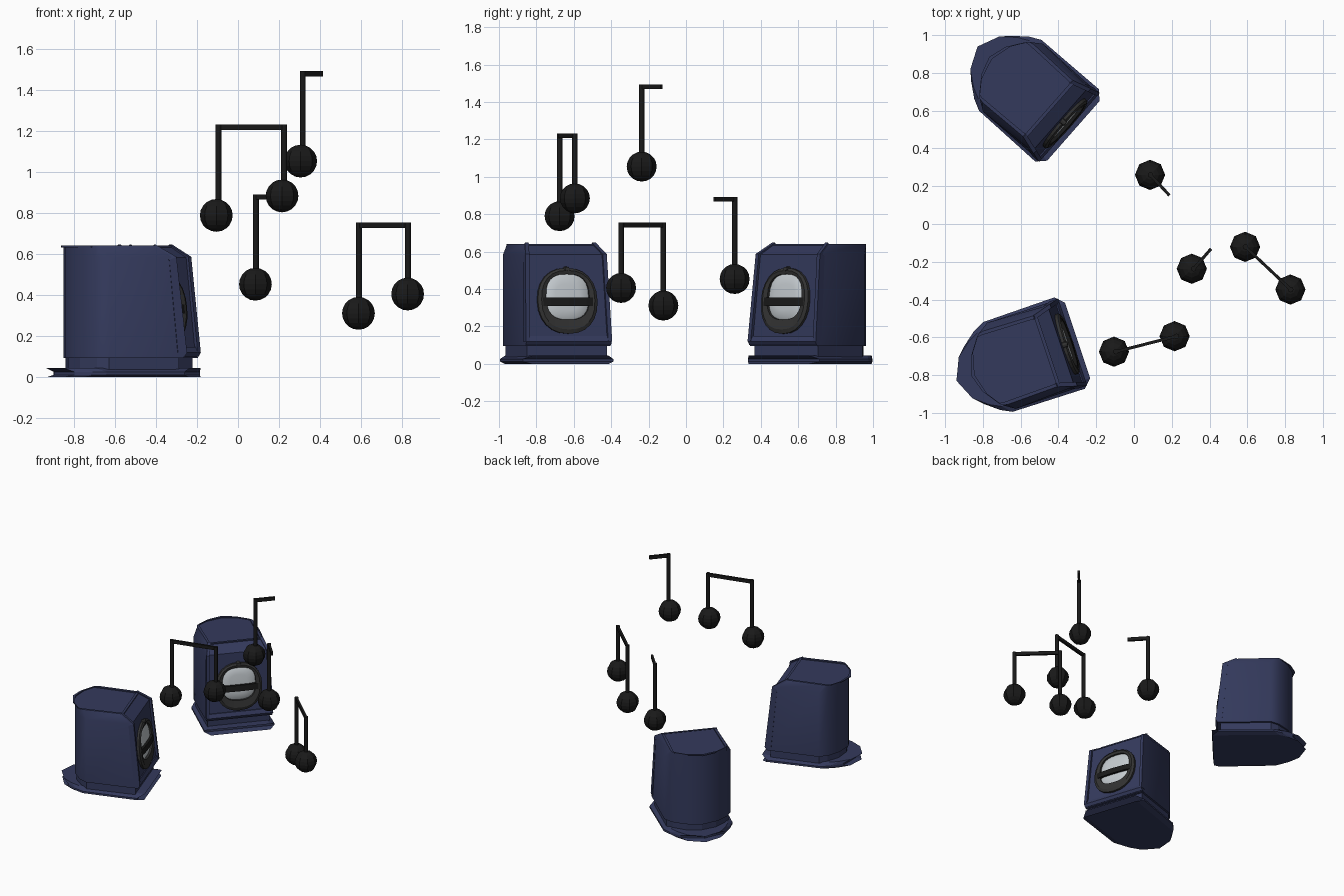
import bpy, bmesh, math
from mathutils import Vector

if "Cube" in bpy.data.objects:
    bpy.data.objects.remove(bpy.data.objects["Cube"])


def material(name, rgb):
    m = bpy.data.materials.new(name)
    m.diffuse_color = (*rgb, 1)
    m.use_nodes = True
    m.node_tree.nodes["Principled BSDF"].inputs["Base Color"].default_value = m.diffuse_color
    return m


NAVY = material("navy blue", (0.034, 0.042, 0.108))
BLACK = material("black", (0.010, 0.010, 0.010))
GREY = material("dark grey", (0.032, 0.032, 0.032))
GLASS = material("pale glass", (0.56, 0.60, 0.63))


def finish(bm, name, mat, place=None, smooth=None):
    bmesh.ops.recalc_face_normals(bm, faces=bm.faces)
    me = bpy.data.meshes.new(name)
    bm.to_mesh(me)
    bm.free()
    me.materials.append(mat)
    if smooth:
        me.shade_smooth()
        me.set_sharp_from_angle(angle=math.radians(smooth))
    ob = bpy.data.objects.new(name, me)
    bpy.context.collection.objects.link(ob)
    if place:
        x, y, angle = place
        ob.location = (x, y, 0)
        ob.rotation_euler = (0, 0, angle)
    return ob


def loft(name, loops, mat, place=None, closed=False, smooth=None):
    """Skin a list of equal-length point loops; cap the ends or close the ring."""
    bm = bmesh.new()
    rings = [[bm.verts.new(p) for p in loop] for loop in loops]
    pairs = list(zip(rings, rings[1:]))
    if closed:
        pairs.append((rings[-1], rings[0]))
    n = len(rings[0])
    for a, b in pairs:
        for i in range(n):
            j = (i + 1) % n
            bm.faces.new((a[i], a[j], b[j], b[i]))
    if not closed:
        bm.faces.new(rings[0])
        bm.faces.new(rings[-1])
    return finish(bm, name, mat, place, smooth)


def outline(half, z):
    """Mirror half a plan outline (forward, side); the last point is on the axis."""
    pts = half + [(f, -s) for f, s in reversed(half[:-1])]
    return [(f, s, z) for f, s in pts]


def grow(half, d):
    return [(f + math.copysign(d, f), s + d if s else 0) for f, s in half]


def front(s, z, d):
    """Point on the leaning front of a cabinet, d above its surface."""
    return (0.235 - (z - 0.12) * 0.108 + d, s, z)


def rounded(rx, rz, cz, d, power, n=24):
    pts = []
    for i in range(n):
        c, s = math.cos(2 * math.pi * i / n), math.sin(2 * math.pi * i / n)
        pts.append(front(rx * math.copysign(abs(c) ** power, c),
                         cz + rz * math.copysign(abs(s) ** power, s), d))
    return pts


def cabinet(tag, place):
    # flange and recessed plinth
    base = [(0.22, 0.255), (-0.18, 0.25), (-0.24, 0.22), (-0.315, 0.16), (-0.366, 0)]
    foot = [(0.20, 0.225), (-0.16, 0.225), (-0.21, 0.19), (-0.27, 0.11), (-0.295, 0)]
    loft(tag + "_flange", [outline(grow(base, -0.04), 0), outline(base, 0.012),
                           outline(base, 0.026), outline(grow(base, -0.045), 0.046)],
         NAVY, place)
    loft(tag + "_plinth", [outline(foot, 0.03), outline(foot, 0.11)], NAVY, place)

    # body with sloped shoulders and a shallow recessed roof panel
    back = [(-0.22, 0.20), (-0.28, 0.115), (-0.31, 0)]
    top = [(0.085, 0.198), (-0.195, 0.205)] + back
    panel = grow(top, -0.018)
    loft(tag + "_body", [outline([(0.222, 0.238), (-0.16, 0.24)] + back, 0.095),
                         outline([(0.173, 0.226), (-0.16, 0.24)] + back, 0.585),
                         outline(top, 0.642), outline(panel, 0.642),
                         outline(panel, 0.634)], NAVY, place, smooth=42)

    # raised cheeks up the front and along the sloped brow, plus the sill
    for side, label in ((1, "left"), (-1, "right")):
        stations = []
        for (fo, zo), (fi, zi), s in (((0.237, 0.12), (0.19, 0.12), 0.243),
                                      ((0.187, 0.588), (0.15, 0.572), 0.229),
                                      ((0.088, 0.648), (0.07, 0.62), 0.200)):
            a, b = side * (s - 0.022), side * s
            stations.append([(fo, a, zo), (fo, b, zo), (fi, b, zi), (fi, a, zi)])
        loft(f"{tag}_{label}_cheek", stations, NAVY, place)
    sill = [(0.20, 0.10), (0.225, 0.10), (0.238, 0.12), (0.224, 0.148), (0.20, 0.148)]
    loft(tag + "_sill", [[(f, s, z) for f, z in sill] for s in (-0.24, 0.24)], NAVY, place)

    # window surround, domed glass, cross bar and top knob
    loft(tag + "_window_surround", [rounded(0.168, 0.176, 0.337, -0.02, 0.9),
                                    rounded(0.168, 0.176, 0.337, 0.003, 0.9),
                                    rounded(0.150, 0.158, 0.342, 0.012, 0.85),
                                    rounded(0.122, 0.122, 0.358, 0.006, 0.75),
                                    rounded(0.122, 0.122, 0.358, -0.02, 0.75)],
         GREY, place, closed=True)
    loft(tag + "_glass", [rounded(0.124, 0.124, 0.358, -0.011, 0.75),
                          rounded(0.112, 0.112, 0.358, -0.003, 0.75),
                          rounded(0.070, 0.070, 0.358, 0.003, 0.75)],
         GLASS, place, smooth=40)
    bar = []
    for s, d in ((-0.152, 0.008), (-0.10, 0.018), (0, 0.022), (0.10, 0.018), (0.152, 0.008)):
        bar.append([front(s, 0.31, -0.012), front(s, 0.31, d),
                    front(s, 0.354, d), front(s, 0.354, -0.012)])
    loft(tag + "_cross_bar", bar, BLACK, place)
    loft(tag + "_knob", [rounded(0.018, 0.014, 0.508, -0.012, 1, 8),
                         rounded(0.014, 0.010, 0.508, 0.016, 1, 8)], GREY, place)


cabinet("rear_cabinet", (-0.52, 0.668, math.atan2(-0.66, 0.75)))
cabinet("front_cabinet", (-0.55, -0.70, math.atan2(0.316, 0.949)))


def note_head(name, x, y, z):
    bm = bmesh.new()
    bmesh.ops.create_uvsphere(bm, u_segments=8, v_segments=10, radius=0.08)
    bmesh.ops.translate(bm, verts=bm.verts, vec=(x, y, z))
    finish(bm, name, BLACK)


def stem(name, x, y, z0, z1):
    r = 0.0145
    ring = [(x + r * math.cos(i * math.pi / 4), y + r * math.sin(i * math.pi / 4))
            for i in range(8)]
    loft(name, [[(a, b, z) for a, b in ring] for z in (z0, z1)], BLACK, smooth=50)


def beam(name, p, q, z):
    # thin upright plank between two plan points
    p, q = Vector(p), Vector(q)
    d = (q - p).normalized()
    n = Vector((-d.y, d.x)) * 0.008
    loft(name, [[(c.x + n.x, c.y + n.y, z - 0.026), (c.x - n.x, c.y - n.y, z - 0.026),
                 (c.x - n.x, c.y - n.y, z), (c.x + n.x, c.y + n.y, z)]
                for c in (p, q)], BLACK)


# paired notes: two heads joined by a beam; single notes: head, stem and flag
notes = {
    "front_pair": ([(-0.106, -0.676, 0.79), (0.215, -0.594, 0.885)], None, 1.233),
    "right_pair": ([(0.588, -0.121, 0.312), (0.828, -0.347, 0.406)], None, 0.755),
    "high_single": ([(0.306, -0.237, 1.055)], (0.408, -0.131), 1.495),
    "rear_single": ([(0.085, 0.260, 0.454)], (0.187, 0.152), 0.893),
}
for name, (heads, flag_end, top) in notes.items():
    feet = []
    for i, (x, y, z) in enumerate(heads):
        note_head(f"{name}_head_{i + 1}", x, y, z)
        sx = x + (0.010 if name in ("front_pair", "high_single") else 0.002)
        stem(f"{name}_stem_{i + 1}", sx, y, z, top)
        feet.append((sx, y))
    beam(name + ("_flag" if flag_end else "_beam"), feet[0], flag_end or feet[1], top)
